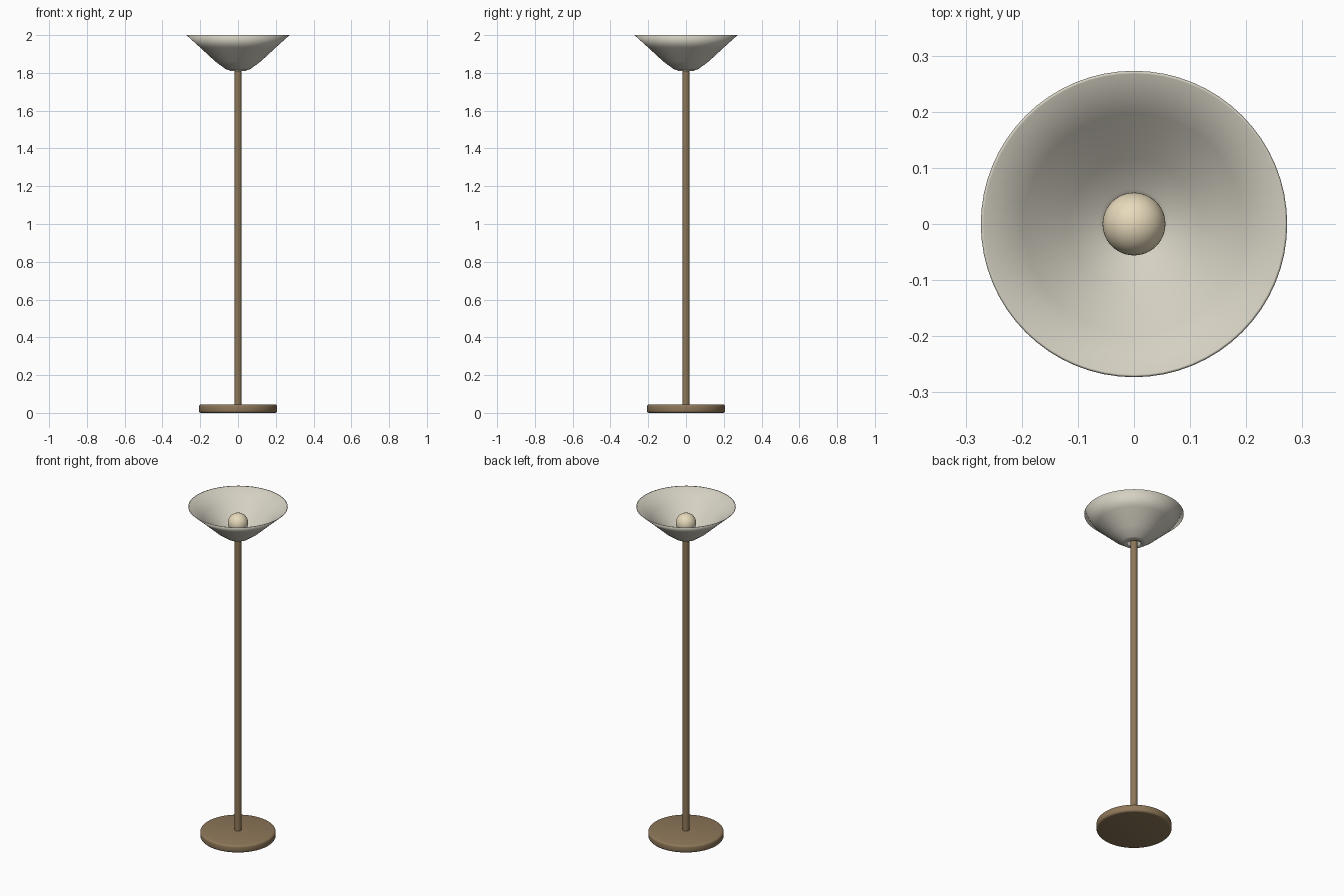
import bpy, bmesh, math

if "Cube" in bpy.data.objects:
    bpy.data.objects.remove(bpy.data.objects["Cube"])


def material(name, rgb):
    m = bpy.data.materials.new(name)
    m.diffuse_color = (*rgb, 1)
    m.use_nodes = True
    m.node_tree.nodes["Principled BSDF"].inputs["Base Color"].default_value = m.diffuse_color
    return m


def lathe(name, profile, mat, closed=False, sides=64, angle=None):
    """Spin an (r, z) profile round the z axis; r = 0 ends become poles."""
    bm = bmesh.new()
    verts = [bm.verts.new((r, 0, z)) for r, z in profile]
    edges = [bm.edges.new(p) for p in zip(verts, verts[1:])]
    if closed:
        edges.append(bm.edges.new((verts[-1], verts[0])))
    bmesh.ops.spin(bm, geom=verts + edges, cent=(0, 0, 0), axis=(0, 0, 1),
                   angle=math.tau, steps=sides, use_duplicate=False)
    bmesh.ops.remove_doubles(bm, verts=bm.verts, dist=1e-5)
    bmesh.ops.recalc_face_normals(bm, faces=bm.faces)
    me = bpy.data.meshes.new(name)
    bm.to_mesh(me)
    bm.free()
    ob = bpy.data.objects.new(name, me)
    bpy.context.collection.objects.link(ob)
    me.materials.append(mat)
    bpy.ops.object.select_all(action='DESELECT')
    ob.select_set(True)
    bpy.context.view_layer.objects.active = ob
    if angle is None:
        bpy.ops.object.shade_smooth()
    else:
        bpy.ops.object.shade_smooth_by_angle(angle=math.radians(angle))
    return ob


bronze = material("bronze", (0.27, 0.185, 0.10))
shade_white = material("shade_white", (0.66, 0.63, 0.54))
bulb_cream = material("bulb_cream", (0.80, 0.70, 0.50))

# Disc foot with softened edges
R, H, b = 0.207, 0.045, 0.012
arc = [(R - b + b * math.cos(a), b * math.sin(a))
       for a in (math.radians(d) for d in (-90, -60, -30, 0))]
lower = [(r, z + b) for r, z in arc]
upper = [(r, H - b - z) for r, z in reversed(arc)]
lathe("base", [(0, 0)] + lower + upper + [(0, H)], bronze, angle=35)

# Upright pole
lathe("pole", [(0, 0.03), (0.0185, 0.03), (0.0185, 1.86), (0, 1.86)], bronze, sides=32, angle=35)

# Open bowl shade, thin wall with a small hole at the bottom
outer = [(0.038, 1.81), (0.065, 1.82), (0.12, 1.86), (0.20, 1.934), (0.273, 2.0)]
inner = [(0.268, 2.0), (0.196, 1.939), (0.116, 1.866), (0.062, 1.827), (0.038, 1.817)]
lathe("shade", outer + inner, shade_white, closed=True)

# Round bulb
rb, zb, n = 0.056, 1.903, 24
lathe("bulb", [(rb * math.sin(math.pi * i / n), zb - rb * math.cos(math.pi * i / n))
               for i in range(n + 1)], bulb_cream, sides=48)
